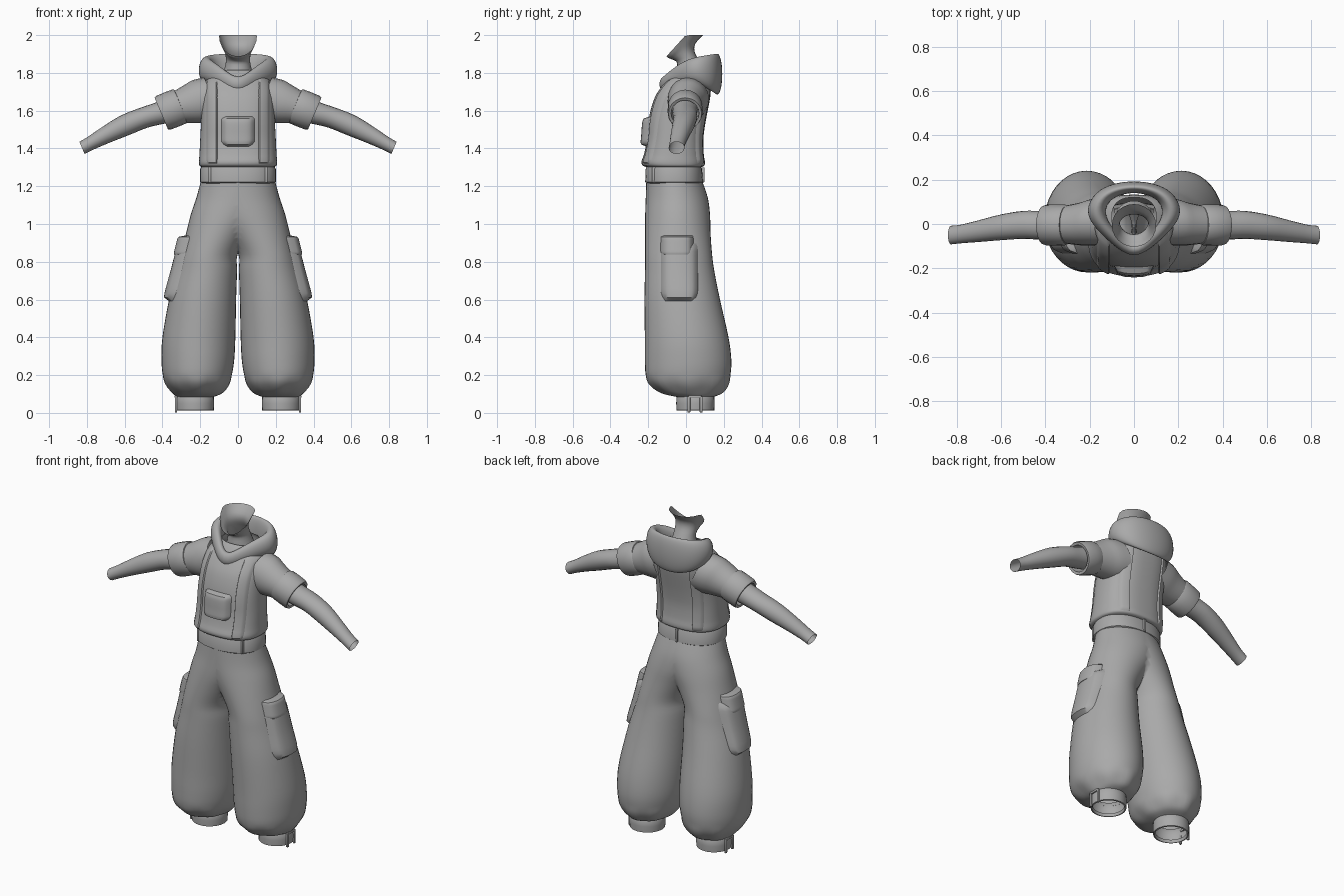
import bpy, bmesh, math
from mathutils import Vector
from mathutils.bvhtree import BVHTree

if "Cube" in bpy.data.objects:
    bpy.data.objects.remove(bpy.data.objects["Cube"])

cloth = bpy.data.materials.new("grey cloth")
cloth.diffuse_color = (0.40, 0.40, 0.40, 1)
cloth.use_nodes = True
cloth.node_tree.nodes["Principled BSDF"].inputs["Base Color"].default_value = cloth.diffuse_color


def finish(name, bm, mirror=False, subsurf=0, angle=40):
    me = bpy.data.meshes.new(name)
    bm.to_mesh(me)
    ob = bpy.data.objects.new(name, me)
    bpy.context.collection.objects.link(ob)
    me.materials.append(cloth)
    bpy.ops.object.select_all(action='DESELECT')
    ob.select_set(True)
    bpy.context.view_layer.objects.active = ob
    bpy.ops.object.shade_smooth_by_angle(angle=math.radians(angle))
    if mirror:
        m = ob.modifiers.new("mirror", 'MIRROR')
        m.use_clip = True
    if subsurf:
        ob.modifiers.new("subdivide", 'SUBSURF').levels = subsurf
        ob.modifiers[-1].render_levels = subsurf
    return ob


def refine(rows, n=4):
    """Smooth curve through the rows of a station table."""
    out = []
    for i in range(len(rows) - 1):
        p = [rows[max(0, min(len(rows) - 1, i + k))] for k in (-1, 0, 1, 2)]
        for j in range(n):
            t = j / n
            out.append([b + .5 * t * (c - a + t * (2*a - 5*b + 4*c - d + t * (3*(b - c) + d - a)))
                        for a, b, c, d in zip(*p)])
    return out + [list(rows[-1])]


def loft(rings, closed=False):
    bm = bmesh.new()
    vs = [[bm.verts.new(p) for p in r] for r in rings]
    n = len(vs[0])
    for i in range(len(vs) if closed else len(vs) - 1):
        a, b = vs[i], vs[(i + 1) % len(vs)]
        for j in range(n):
            k = (j + 1) % n
            bm.faces.new((a[j], a[k], b[k], b[j]))
    bmesh.ops.recalc_face_normals(bm, faces=bm.faces)
    return bm


def oval(z, x0, x1, y0, y1, n=40, e=2.0, ripple=0.0):
    pts = []
    for i in range(n):
        t = 2 * math.pi * i / n
        c, s = math.cos(t), math.sin(t)
        r = 1 + ripple * math.cos(8 * t)
        pts.append(((x0 + x1)/2 + (x1 - x0)/2 * r * math.copysign(abs(c)**(2/e), c),
                    (y0 + y1)/2 + (y1 - y0)/2 * r * math.copysign(abs(s)**(2/e), s), z))
    return pts


def arm_tube(name, rows, n=20, steps=3):
    """Rows: x, y, z, radius in the slope plane, radius along y."""
    rows = refine(rows, steps) if steps > 1 else rows
    slope = Vector((0.39, 0, 0.92))
    rings = [[Vector((x, y, z)) + slope * r * math.cos(2*math.pi*i/n)
              + Vector((0, ry * math.sin(2*math.pi*i/n), 0)) for i in range(n)]
             for x, y, z, r, ry in rows]
    return finish(name, loft(rings), mirror=True)


def patch(name, tree, axis, sign, a0, a1, z0, z1, thick, nu=12, nv=14, corner=0.0, mirror=False, power=6):
    """Padded panel lying on a surface, cast along x or y."""
    bm = bmesh.new()
    grid = []
    d = Vector((sign, 0, 0)) if axis == 'x' else Vector((0, sign, 0))
    for j in range(nv + 1):
        v = j / nv
        row = []
        for i in range(nu + 1):
            u = i / nu
            narrow = 1 - corner * max(0, 1 - v * 5)**2 - corner * .4 * max(0, v * 8 - 7)**2
            a = (a0 + a1)/2 + (u - .5) * (a1 - a0) * narrow
            z = z0 + (z1 - z0) * v
            p = Vector((0.15, a, z)) if axis == 'x' else Vector((a, -0.03, z))
            hit = tree.ray_cast(p + d * 2, -d)[0] or tree.find_nearest(p)[0]
            h = (1 - abs(2*u - 1)**power)**.5 * (1 - abs(2*v - 1)**(power * 2))**.5
            row.append(bm.verts.new(hit + d * (thick * h - .003)))
        grid.append(row)
    for j in range(nv):
        for i in range(nu):
            bm.faces.new((grid[j][i], grid[j][i+1], grid[j+1][i+1], grid[j+1][i]))
    bm.normal_update()
    if sum(f.normal.dot(d) for f in bm.faces) < 0:
        bmesh.ops.reverse_faces(bm, faces=bm.faces)
    return finish(name, bm, mirror=mirror)


def box(name, loc, size, mirror=True):
    bm = bmesh.new()
    bmesh.ops.create_cube(bm, size=1)
    for v in bm.verts:
        v.co = Vector(c * s for c, s in zip(v.co, size)) + Vector(loc)
    bmesh.ops.bevel(bm, geom=bm.edges[:], offset=min(size) * .3, segments=2, affect='EDGES', profile=.5)
    return finish(name, bm, mirror=mirror)


# Baggy trousers: one leg with half the seat, cut at the middle and mirrored
leg = [(.085, .13, .325, -.05, .145), (.105, .085, .345, -.13, .19), (.15, .05, .38, -.19, .222),
       (.2, .033, .398, -.213, .235), (.28, .02, .405, -.218, .24), (.4, .014, .4, -.218, .225),
       (.6, .010, .365, -.22, .18), (.75, .005, .325, -.217, .15), (.84, .002, .302, -.216, .138),
       (.95, -.06, .275, -.216, .13), (1.05, -.14, .25, -.216, .127), (1.14, -.185, .22, -.213, .115),
       (1.23, -.196, .196, -.21, .085)]
bm = loft([oval(*r, ripple=.03 * max(0, 1 - abs(r[0] - .13) / .07)) for r in refine(leg)])
bmesh.ops.bisect_plane(bm, geom=bm.verts[:] + bm.edges[:] + bm.faces[:], plane_co=(0, 0, 0),
                       plane_no=(1, 0, 0), clear_inner=True)
leg_tree = BVHTree.FromBMesh(bm)
finish("trouser_legs", bm, mirror=True)

# Ankle cuffs with drawstring ends
finish("ankle_cuffs", loft([oval(z, .228 - r, .228 + r, .05 - r, .05 + r, 28) for z, r in
                            ((.03, .088), (.012, .092), (.014, .1), (.05, .102), (.085, .1), (.1, .09))]), mirror=True)
for y in (.015, .08):
    box("ankle_drawstring", (.328, y, .045), (.012, .016, .085))
box("ankle_knot", (.328, .047, .085), (.014, .07, .014))

# Waistband and belt loops
finish("waistband", loft([oval(z, -x, x, y0, y1, 48, 2.3) for z, x, y0, y1 in
                          ((1.215, .19, -.205, .08), (1.222, .2, -.216, .09),
                           (1.29, .2, -.214, .085), (1.31, .19, -.205, .075))]))
box("front_belt_loops", (.15, -.165, 1.26), (.014, .03, .085))
box("back_belt_loop", (0, .09, 1.26), (.014, .016, .08), mirror=False)

# Shirt body with a bloused hem
body = [(1.3, .185, -.2, .075), (1.308, .203, -.228, .096), (1.33, .207, -.236, .1), (1.37, .204, -.222, .094),
        (1.45, .2, -.206, .092), (1.53, .196, -.2, .102), (1.6, .194, -.188, .115), (1.67, .192, -.165, .128),
        (1.72, .184, -.135, .132), (1.76, .168, -.105, .132), (1.795, .13, -.08, .128), (1.815, .1, -.06, .12)]
bm = loft([oval(z, -x, x, a, b, 56, 2.5) for z, x, a, b in refine(body, 3)])
body_tree = BVHTree.FromBMesh(bm)
finish("shirt_body", bm)

# Sleeves, rolled cuffs and bare arms
arm_tube("sleeves", [(.13, .012, 1.66, .125, .11), (.19, .008, 1.65, .122, .105),
                     (.245, .0, 1.635, .108, .096), (.32, -.003, 1.615, .086, .084)])
arm_tube("sleeve_cuffs", [(.3, -.004, 1.627, .075, .075), (.302, -.004, 1.626, .092, .088),
                          (.312, -.004, 1.622, .097, .092), (.35, -.004, 1.607, .098, .093),
                          (.395, -.005, 1.589, .097, .092), (.406, -.005, 1.584, .092, .088),
                          (.404, -.005, 1.585, .076, .074), (.34, -.005, 1.61, .07, .068)], steps=1)
arm_tube("arms", [(.33, -.005, 1.612, .066, .068), (.42, -.006, 1.585, .06, .065), (.5, -.004, 1.562, .056, .063),
                  (.6, -.015, 1.522, .056, .058), (.7, -.032, 1.472, .046, .049), (.78, -.045, 1.428, .037, .042),
                  (.826, -.05, 1.403, .035, .042)])

# Shoulder straps, chest pocket and cargo pockets
patch("front_straps", body_tree, 'y', -1, .108, .168, 1.31, 1.775, .014, nu=8, nv=28, mirror=True, power=8)
patch("back_straps", body_tree, 'y', 1, .1, .16, 1.31, 1.775, .014, nu=8, nv=28, mirror=True, power=8)
patch("chest_pocket", body_tree, 'y', -1, -.09, .09, 1.41, 1.57, .036, corner=.35, power=4)
patch("cargo_pockets", leg_tree, 'x', 1, -.135, .065, .59, .9, .036, corner=.25, mirror=True)
patch("cargo_flaps", leg_tree, 'x', 1, -.135, .04, .83, .94, .043, corner=.15, mirror=True, power=5)

# Folded hood: outer x, y, inner x, y, top z, bottom z from front to back
hood = [(0, -.165, 0, -.1, 1.76, 1.69), (.1, -.09, .06, -.055, 1.82, 1.725), (.18, -.015, .115, .0, 1.865, 1.76),
        (.222, .06, .135, .06, 1.885, 1.75), (.175, .148, .11, .11, 1.895, 1.71),
        (.09, .185, .055, .135, 1.9, 1.69), (0, .195, 0, .142, 1.9, 1.685)]
hood += [(-r[0], r[1], -r[2], r[3], r[4], r[5]) for r in hood[-2:0:-1]]
rings = []
for ox, oy, ix, iy, zt, zb in hood:
    ring = []
    for i in range(10):
        t = 2 * math.pi * i / 10
        w = .5 + .54 * math.cos(t)
        ring.append((ix + (ox - ix) * w, iy + (oy - iy) * w, (zt + zb)/2 + (zt - zb) * .54 * math.sin(t)))
    rings.append(ring)
finish("hood", loft(rings, closed=True), subsurf=2, angle=180)

# Neck flaring into an open jaw: radius x, front y, back y, front z, back z
neck = [(.085, -.055, .105, 1.75, 1.78), (.07, -.05, .085, 1.81, 1.83), (.064, -.048, .065, 1.855, 1.87),
        (.07, -.075, .045, 1.872, 1.915), (.085, -.092, .05, 1.878, 1.955), (.1, -.103, .09, 1.888, 2.0)]
rings = []
for k, (rx, y0, y1, z0, z1) in enumerate(refine(neck, 3)):
    ring = []
    for i in range(24):
        t = 2 * math.pi * i / 24
        f = (1 + math.sin(t)) / 2
        ring.append((rx * math.cos(t), y0 + (y1 - y0) * f, z0 + (z1 - z0) * min(1, f * 1.9)))
    rings.append(ring)
finish("neck", loft(rings))
